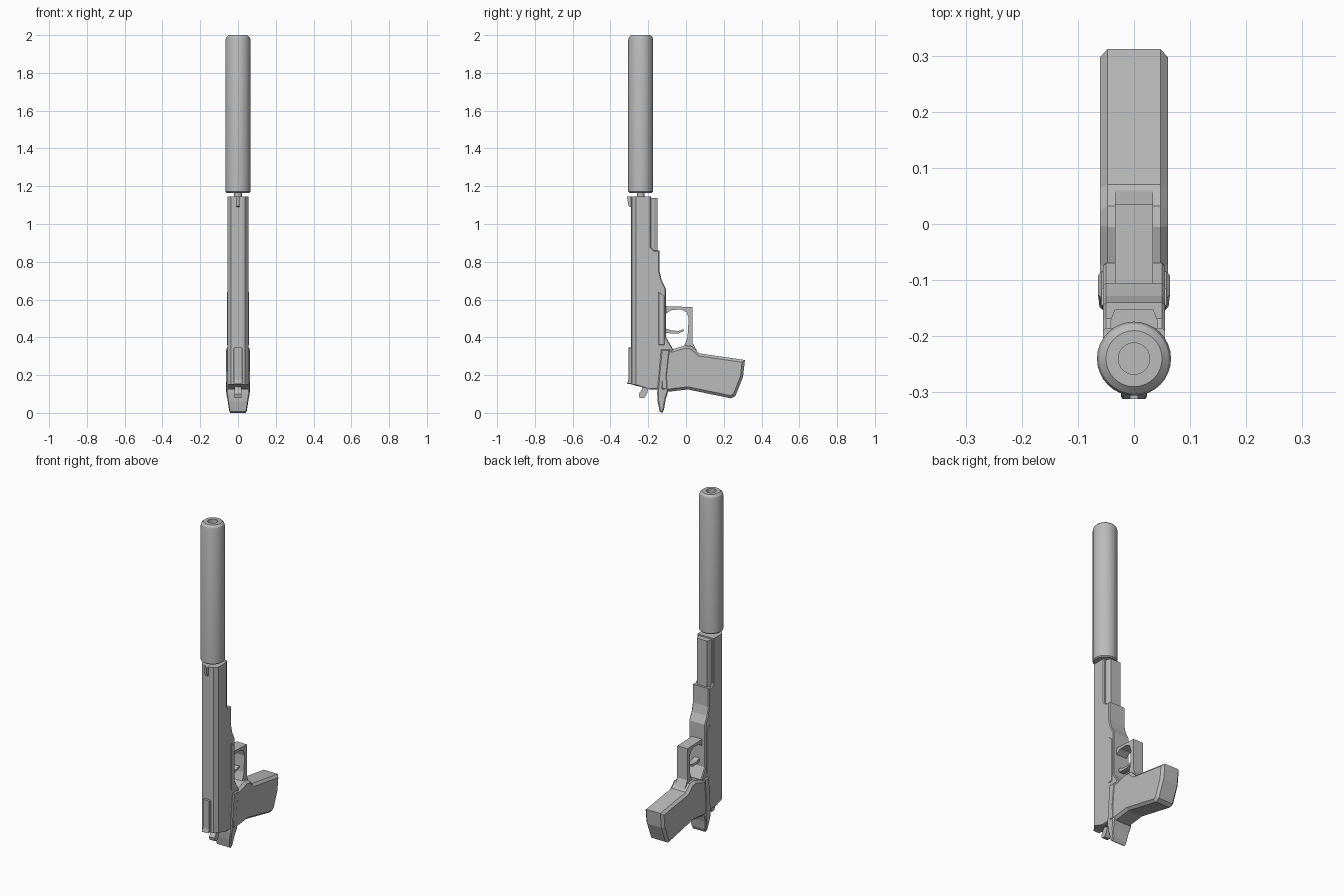
import bpy, bmesh, math
from mathutils import Vector

cube = bpy.data.objects.get("Cube")
if cube:
    bpy.data.objects.remove(cube)

grey = bpy.data.materials.new("plain_grey")
grey.use_nodes = True
colour = (0.5, 0.5, 0.5, 1)
grey.diffuse_color = colour
grey.node_tree.nodes["Principled BSDF"].inputs["Base Color"].default_value = colour


def finish(name, bm, smooth=None):
    bmesh.ops.recalc_face_normals(bm, faces=bm.faces)
    mesh = bpy.data.meshes.new(name)
    bm.to_mesh(mesh)
    bm.free()
    obj = bpy.data.objects.new(name, mesh)
    bpy.context.collection.objects.link(obj)
    mesh.materials.append(grey)
    if smooth:
        bpy.ops.object.select_all(action='DESELECT')
        obj.select_set(True)
        bpy.context.view_layer.objects.active = obj
        bpy.ops.object.shade_smooth_by_angle(angle=math.radians(smooth))
    return obj


def extrude(points, shift):
    """Closed prism from a planar outline."""
    bm = bmesh.new()
    cap = bm.faces.new([bm.verts.new(p) for p in points])
    new = bmesh.ops.extrude_face_region(bm, geom=[cap], use_keep_orig=True)
    moved = [v for v in new["geom"] if isinstance(v, bmesh.types.BMVert)]
    bmesh.ops.translate(bm, verts=moved, vec=shift)
    return bm


def side_part(name, outline, half, chamfer=0.0, taper=None, smooth=None):
    """Part drawn in side outline (y, z), as wide as twice half."""
    bm = extrude([(-half, y, z) for y, z in outline], Vector((2 * half, 0, 0)))
    bmesh.ops.recalc_face_normals(bm, faces=bm.faces)
    if chamfer:
        rim = [e for e in bm.edges if abs(e.verts[0].co.x - e.verts[1].co.x) < 1e-5]
        bmesh.ops.bevel(bm, geom=rim, offset=chamfer, segments=1,
                        affect='EDGES', clamp_overlap=True)
    if taper:
        for v in bm.verts:
            v.co.x *= taper(v.co)
    return finish(name, bm, smooth)


def rail(name, half_section, z0, z1):
    """Mirrored (x, y) section swept upward."""
    loop = half_section + [(-x, y) for x, y in reversed(half_section)]
    return finish(name, extrude([(x, y, z0) for x, y in loop], Vector((0, 0, z1 - z0))))


def lathe(name, profile, y, sides=32):
    bm = bmesh.new()
    verts = [bm.verts.new((r, y, z)) for r, z in profile]
    edges = [bm.edges.new(pair) for pair in zip(verts, verts[1:])]
    bmesh.ops.spin(bm, geom=verts + edges, cent=(0, y, 0), axis=(0, 0, 1),
                   angle=math.tau, steps=sides)
    bmesh.ops.remove_doubles(bm, verts=bm.verts, dist=1e-5)
    return finish(name, bm, 30)


# Suppressor with an open bore, and the barrel neck below it
axis = -0.24
lathe("suppressor", [(0, 1.165), (0.06, 1.165), (0.066, 1.171), (0.066, 1.975),
                     (0.062, 1.989), (0.05, 2.0), (0.028, 2.0), (0.028, 1.9), (0, 1.9)], axis)
lathe("barrel_neck", [(0, 1.1), (0.02, 1.1), (0.02, 1.18), (0, 1.18)], axis, 16)

# Slide with chamfered top edges and a rounded rear heel
slide = rail("slide", [(0.022, -0.29), (0.038, -0.286), (0.055, -0.265), (0.055, -0.19),
                       (0.05, -0.185)], 0.125, 1.145)
for v in slide.data.vertices:
    if v.co.z < 0.2 and v.co.y < -0.26:
        v.co.z += 0.025

# Dust cover, frame and its curved step
rail("dust_cover", [(0.042, -0.195), (0.042, -0.172), (0.034, -0.152)], 0.84, 1.137)
side_part("frame", [(-0.195, 0.125), (-0.195, 0.9), (-0.185, 0.875), (-0.168, 0.86),
                    (-0.14, 0.86), (-0.14, 0.75), (-0.128, 0.7), (-0.105, 0.655),
                    (-0.105, 0.4), (-0.07, 0.34), (-0.06, 0.125)], 0.055, 0.008)

# Trigger guard and curved trigger
side_part("trigger_guard", [(-0.115, 0.565), (0.035, 0.56), (0.035, 0.37), (0.065, 0.315),
                            (-0.02, 0.33), (-0.005, 0.365), (0.008, 0.4), (0.014, 0.5),
                            (0.004, 0.532), (-0.025, 0.547), (-0.075, 0.545),
                            (-0.115, 0.52)], 0.034)
side_part("trigger", [(-0.115, 0.45), (-0.075, 0.436), (-0.04, 0.434), (-0.012, 0.443),
                      (-0.01, 0.434), (-0.04, 0.42), (-0.075, 0.42), (-0.115, 0.425)], 0.017)

# Grip with chamfered edges
side_part("grip", [(-0.135, 0.336), (-0.074, 0.336), (-0.005, 0.357), (0.032, 0.352),
                   (0.07, 0.315), (0.312, 0.28), (0.302, 0.19), (0.262, 0.09),
                   (0.238, 0.077), (0.01, 0.124), (-0.095, 0.112), (-0.14, 0.12)],
          0.061, 0.014)

# Beavertail, narrowing toward its tip
side_part("beavertail", [(-0.132, 0.336), (-0.085, 0.336), (-0.1, 0.2), (-0.095, 0.112),
                         (-0.108, 0.07), (-0.116, 0.02), (-0.126, 0.0), (-0.14, 0.008),
                         (-0.15, 0.06), (-0.153, 0.105)], 0.064, 0.006,
          lambda p: 0.7 + 0.3 * min(1, p.z / 0.12))

# Hammer with a hooked spur
side_part("hammer", [(-0.225, 0.16), (-0.235, 0.12), (-0.25, 0.1), (-0.245, 0.08),
                     (-0.222, 0.078), (-0.205, 0.105), (-0.195, 0.16)], 0.018)

# Sights along the slide top
side_part("rear_sight", [(-0.28, 0.155), (-0.312, 0.152), (-0.305, 0.175), (-0.305, 0.345),
                         (-0.28, 0.345)], 0.023, 0.003)
side_part("front_sight", [(-0.28, 1.145), (-0.312, 1.145), (-0.305, 1.095), (-0.28, 1.085)], 0.007)

# Thin control levers on the sides
for side, label in ((1, "left"), (-1, "right")):
    lever = side_part(label + "_lever", [(-0.145, 0.36), (-0.145, 0.64), (-0.115, 0.62),
                                         (-0.115, 0.36)], 0.004, 0.001)
    lever.location.x = side * 0.0545
